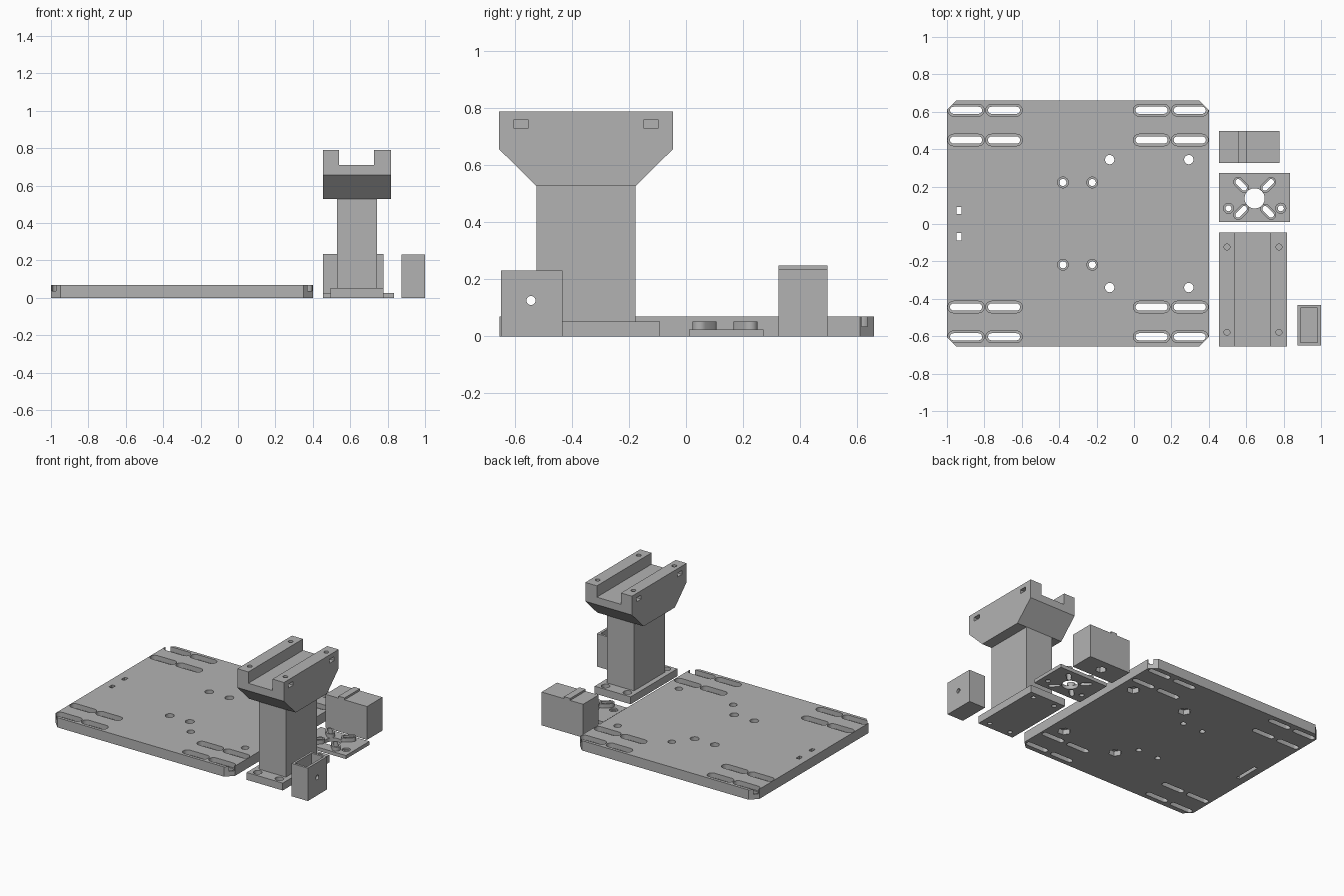
import bpy, bmesh, math
from mathutils import Vector

if "Cube" in bpy.data.objects:
    bpy.data.objects.remove(bpy.data.objects["Cube"])

grey = bpy.data.materials.new("printed_grey")
grey.diffuse_color = (0.45, 0.45, 0.45, 1)
grey.use_nodes = True
grey.node_tree.nodes["Principled BSDF"].inputs["Base Color"].default_value = grey.diffuse_color


def prism(name, outline, lo, hi, axis="z"):
    """Extrude a 2D outline: (x, y) along z, (y, z) along x, or (x, z) along y."""
    place = {"z": lambda a, b, t: (a, b, t),
             "x": lambda a, b, t: (t, a, b),
             "y": lambda a, b, t: (a, t, b)}[axis]
    bm = bmesh.new()
    low = [bm.verts.new(place(a, b, lo)) for a, b in outline]
    high = [bm.verts.new(place(a, b, hi)) for a, b in outline]
    bm.faces.new(low)
    bm.faces.new(high)
    n = len(low)
    for i in range(n):
        bm.faces.new((low[i], low[(i + 1) % n], high[(i + 1) % n], high[i]))
    bmesh.ops.recalc_face_normals(bm, faces=bm.faces)
    mesh = bpy.data.meshes.new(name)
    bm.to_mesh(mesh)
    bm.free()
    mesh.materials.append(grey)
    ob = bpy.data.objects.new(name, mesh)
    bpy.context.collection.objects.link(ob)
    return ob


def rect(x0, x1, y0, y1):
    return [(x0, y0), (x1, y0), (x1, y1), (x0, y1)]


def disc(x, y, r, n=24):
    return [(x + r * math.cos(2 * math.pi * i / n), y + r * math.sin(2 * math.pi * i / n)) for i in range(n)]


def slot(x, y, length, width, angle=0.0, n=10):
    """Rounded slot outline centred on (x, y)."""
    r, h = width / 2, (length - width) / 2
    pts = []
    for side in (0, 1):
        for i in range(n + 1):
            a = math.pi * (side + i / n) - math.pi / 2
            px = (h if side == 0 else -h) + r * math.cos(a)
            py = r * math.sin(a)
            pts.append((x + px * math.cos(angle) - py * math.sin(angle),
                        y + px * math.sin(angle) + py * math.cos(angle)))
    return pts


def combine(target, outline, lo, hi, axis="z", op="DIFFERENCE"):
    tool = prism("tool", outline, lo, hi, axis)
    mod = target.modifiers.new("bool", "BOOLEAN")
    mod.operation, mod.object, mod.solver = op, tool, "EXACT"
    bpy.context.view_layer.objects.active = target
    bpy.ops.object.modifier_apply(modifier=mod.name)
    mesh = tool.data
    bpy.data.objects.remove(tool)
    bpy.data.meshes.remove(mesh)


# Base plate with clipped corners
c, x0, x1, y0, y1, top = 0.05, -1.0, 0.4, -0.655, 0.66, 0.069
base = prism("base_plate", [(x0 + c, y0), (x1 - c, y0), (x1, y0 + c), (x1, y1 - c),
                            (x1 - c, y1), (x0 + c, y1), (x0, y1 - c), (x0, y0 + c)], 0, top)
# Stepped mounting slots
for y in (0.608, 0.449, -0.444, -0.603):
    for x in (-0.898, -0.695, 0.094, 0.298):
        combine(base, slot(x, y, 0.196, 0.062), 0.035, 0.2)
        combine(base, slot(x, y, 0.172, 0.038), -0.1, 0.1)
for s in (1, -1):
    # Bolt holes with hexagonal nut pockets underneath
    for x in (-0.13, 0.293):
        combine(base, disc(x, 0.002 + s * 0.342, 0.025), -0.1, 0.2)
        combine(base, disc(x, 0.002 + s * 0.342, 0.043, 6), -0.1, 0.035)
    # Counterbored screw holes
    for x in (-0.38, -0.223):
        combine(base, disc(x, 0.002 + s * 0.22, 0.029), 0.035, 0.2)
        combine(base, disc(x, 0.002 + s * 0.22, 0.019), -0.1, 0.2)
    # Cable tie openings
    combine(base, rect(-0.948, -0.922, 0.002 + s * 0.07 - 0.019, 0.002 + s * 0.07 + 0.019), -0.1, 0.2)
combine(base, rect(-0.948, -0.922, -0.087, 0.091), -0.1, 0.025)

# Stand: foot, column and flared head
cx, cy = 0.636, -0.351
stand = prism("stand", [(cy - 0.26, 0), (cy + 0.26, 0), (cy + 0.26, 0.052), (cy - 0.26, 0.052)],
              cx - 0.141, cx + 0.141, "x")
combine(stand, rect(cx - 0.106, cx + 0.106, cy - 0.174, cy + 0.174), 0.03, 0.6, "z", "UNION")
combine(stand, [(cy - 0.174, 0.528), (cy + 0.174, 0.528), (cy + 0.305, 0.657), (cy + 0.305, 0.79),
                (cy - 0.305, 0.79), (cy - 0.305, 0.657)], cx - 0.182, cx + 0.182, "x", "UNION")
# Channel across the head
combine(stand, rect(cx - 0.096, cx + 0.092, 0.71, 0.9), -1, 0.3, "y")
for sx in (1, -1):
    for sy in (1, -1):
        # Head screw holes and nut slots
        hx, hy = cx + sx * 0.139, cy + sy * 0.228
        combine(stand, disc(hx, hy, 0.016), 0.69, 0.9)
        combine(stand, rect(hy - 0.026, hy + 0.026, 0.731, 0.759),
                *sorted((hx - sx * 0.026, hx + sx * 0.1)), "x")
        # Foot screw holes
        fx, fy = cx + sx * 0.085, cy + sy * 0.217
        combine(stand, disc(fx, fy, 0.028), 0.026, 0.1)
        combine(stand, disc(fx, fy, 0.015), -0.1, 0.1)

# Slotted adapter plate
px, py = 0.645, 0.137
plate = prism("adapter_plate", rect(0.455, 0.835, 0.01, 0.272), 0, 0.025)
arms = [(px + sx * 0.072, py + sy * 0.072, sx * sy * math.pi / 4) for sx in (1, -1) for sy in (1, -1)]
for x, y, a in arms:
    combine(plate, slot(x, y, 0.098, 0.053, a), 0.01, 0.053, "z", "UNION")
for x, y, a in arms:
    combine(plate, slot(x, y, 0.076, 0.03, a), -0.1, 0.1)
combine(plate, disc(px, py, 0.054, 32), -0.1, 0.1)
for s in (1, -1):
    combine(plate, disc(px + s * 0.14, 0.084, 0.027), 0.014, 0.1)
    combine(plate, disc(px + s * 0.14, 0.084, 0.016), -0.1, 0.1)

# Ridged block with a nut pocket below
block = prism("ridged_block", [(0.455, 0), (0.779, 0), (0.779, 0.235), (0.604, 0.235), (0.604, 0.249),
                               (0.556, 0.249), (0.556, 0.235), (0.455, 0.235)], 0.325, 0.497, "y")
combine(block, disc(0.617, 0.411, 0.036, 6), -0.1, 0.08)

# Open box with a cross hole
box = prism("open_box", rect(0.873, 1.0, -0.65, -0.434), 0, 0.232)
combine(box, rect(0.889, 0.982, -0.634, -0.45), 0.02, 0.4)
combine(box, disc(-0.544, 0.126, 0.016), 0.8, 1.1, "x")

# Smooth round walls while keeping edges sharp
for ob in (base, stand, plate, block, box):
    bpy.ops.object.select_all(action="DESELECT")
    ob.select_set(True)
    bpy.context.view_layer.objects.active = ob
    bpy.ops.object.shade_smooth_by_angle(angle=math.radians(30))
